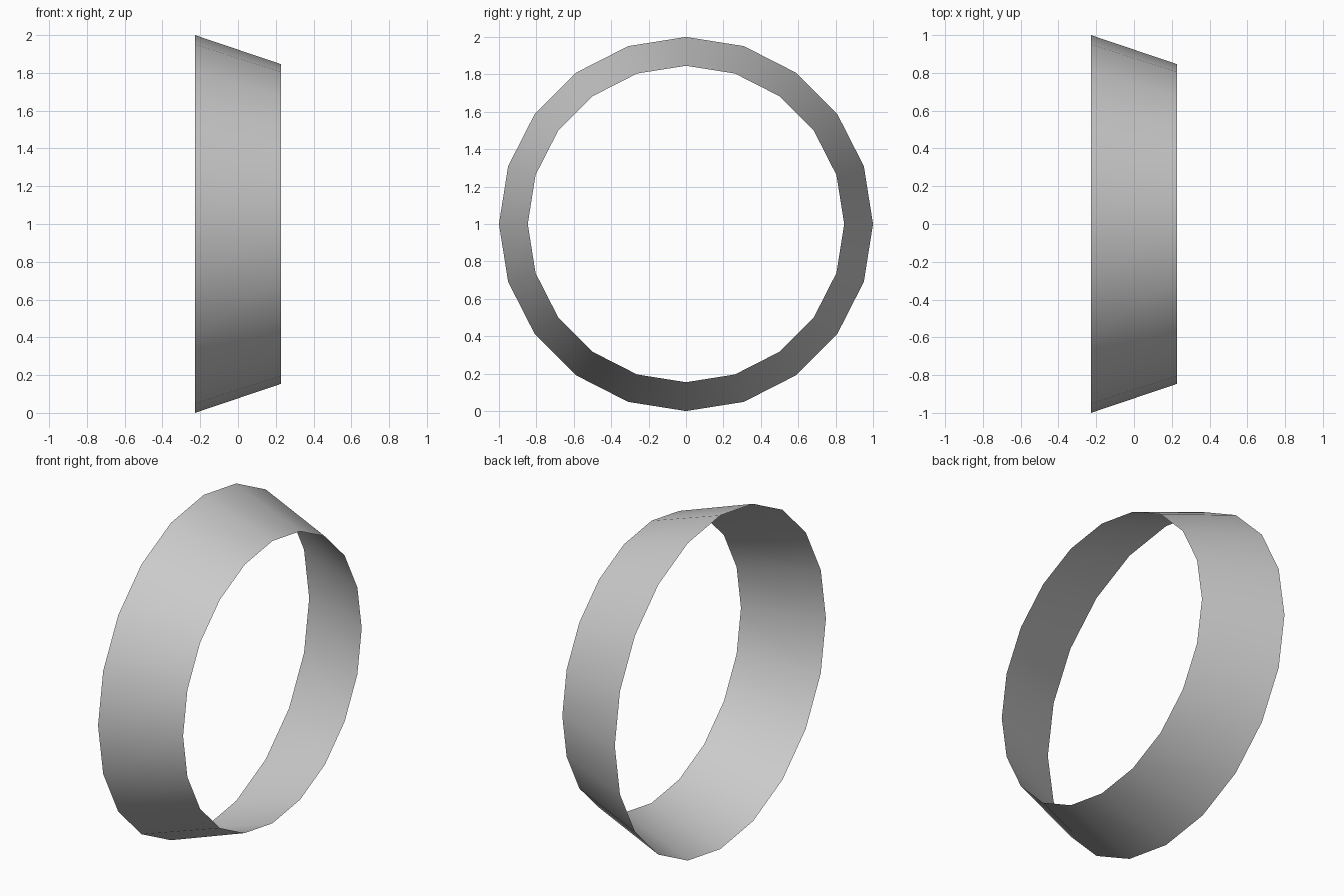
import bpy, bmesh
from math import sin, cos, tau

if "Cube" in bpy.data.objects:
    bpy.data.objects.remove(bpy.data.objects["Cube"])

SIDES = 20
HALF_WIDTH = 0.228
WIDE_RADIUS, NARROW_RADIUS = 1.0, 0.846

bm = bmesh.new()


def ring(x, radius):
    """Circle of vertices around the x axis, centred at z = 1."""
    return [bm.verts.new((x, radius * sin(tau * i / SIDES), 1 + radius * cos(tau * i / SIDES)))
            for i in range(SIDES)]


# Tapered open band: wide rim on the left, narrow rim on the right
wide = ring(-HALF_WIDTH, WIDE_RADIUS)
narrow = ring(HALF_WIDTH, NARROW_RADIUS)
for i in range(SIDES):
    j = (i + 1) % SIDES
    face = bm.faces.new((wide[i], wide[j], narrow[j], narrow[i]))
    face.normal_update()
    outward = face.calc_center_median()
    if face.normal.y * outward.y + face.normal.z * (outward.z - 1) < 0:
        face.normal_flip()
    face.smooth = True

mesh = bpy.data.meshes.new("tapered_band")
bm.to_mesh(mesh)
bm.free()
band = bpy.data.objects.new("tapered_band", mesh)
bpy.context.collection.objects.link(band)
